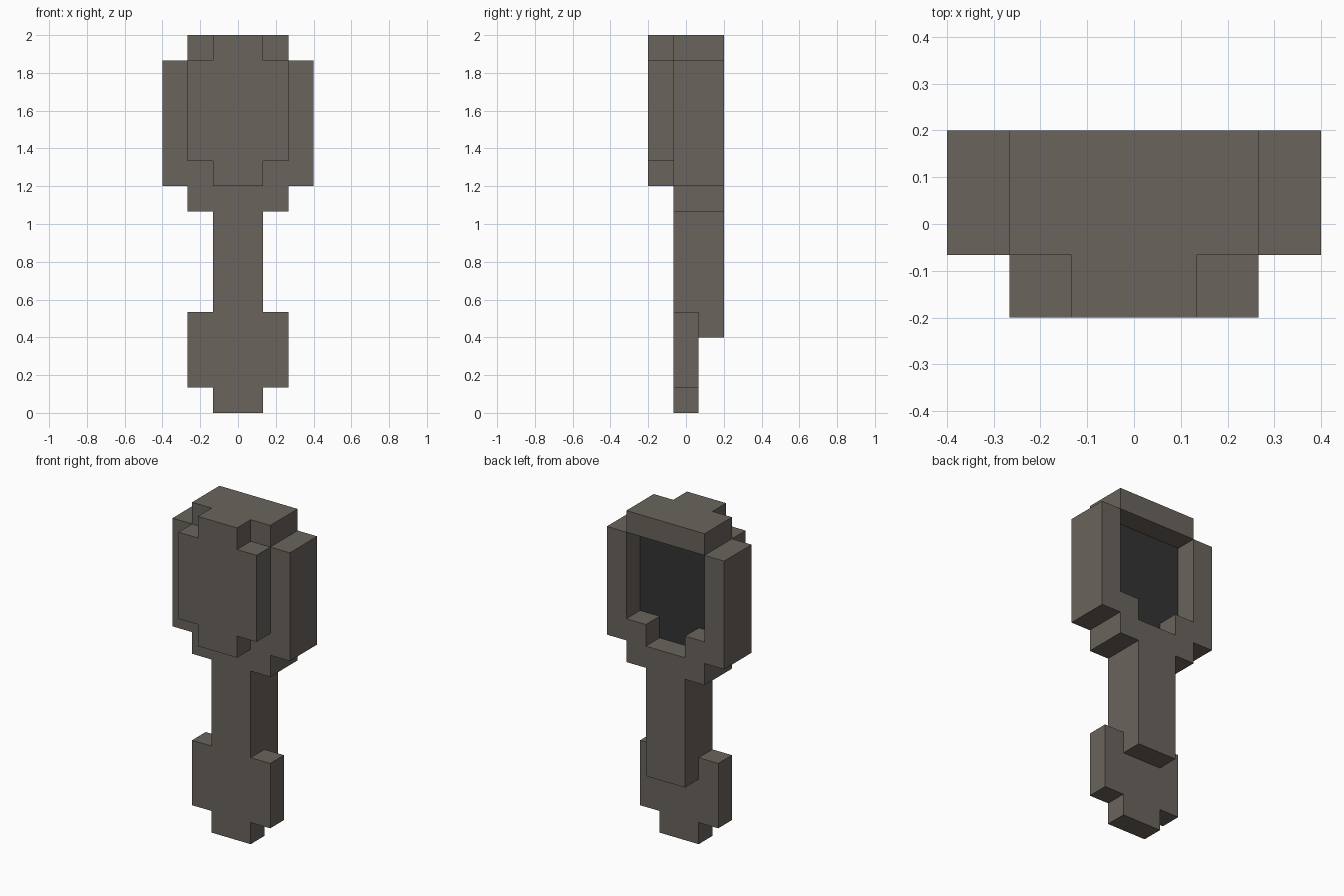
import bpy, bmesh

# Remove the default cube only
cube = bpy.data.objects.get("Cube")
if cube:
    bpy.data.objects.remove(cube, do_unlink=True)

U = 2 / 15  # one block of the grid


def make_material(name, rgb):
    mat = bpy.data.materials.new(name)
    mat.use_nodes = True
    mat.diffuse_color = (*rgb, 1)
    mat.node_tree.nodes["Principled BSDF"].inputs["Base Color"].default_value = (*rgb, 1)
    return mat


frame_grey = make_material("warm grey", (0.144, 0.127, 0.107))
glass_black = make_material("dark glass", (0.034, 0.034, 0.034))


def slab(name, half, y0, y1, mat):
    """Mirror a half outline (x, z) across x = 0 and extrude it from y0 to y1."""
    outline = half + [(-x, z) for x, z in reversed(half)]
    bm = bmesh.new()
    face = bm.faces.new([bm.verts.new((x * U, y0 * U, z * U)) for x, z in outline])
    out = bmesh.ops.extrude_face_region(bm, geom=[face])
    moved = [v for v in out["geom"] if isinstance(v, bmesh.types.BMVert)]
    bmesh.ops.translate(bm, vec=(0, (y1 - y0) * U, 0), verts=moved)
    bmesh.ops.recalc_face_normals(bm, faces=bm.faces)
    mesh = bpy.data.meshes.new(name)
    bm.to_mesh(mesh)
    bm.free()
    mesh.materials.append(mat)
    obj = bpy.data.objects.new(name, mesh)
    bpy.context.collection.objects.link(obj)
    return obj


# Handle: stepped flat plate with a spine behind it
slab("handle_plate", [(1, 0), (1, 1), (2, 1), (2, 4), (1, 4), (1, 8)], -0.5, 0.5, frame_grey)
slab("handle_spine", [(1, 3), (1, 8)], 0.5, 1.5, frame_grey)

# Head: U-shaped rim closed by a bar on top
slab("head_rim", [(2, 8), (2, 9), (3, 9), (3, 14), (2, 14), (2, 10), (1, 10), (1, 9)],
     -0.5, 1.5, frame_grey)
slab("head_top_bar", [(2, 14), (2, 15)], -0.5, 1.5, frame_grey)

# Raised panel on the front
slab("front_panel", [(1, 9), (1, 10), (2, 10), (2, 14), (1, 14), (1, 15)],
     -1.5, -0.5, frame_grey)

# Dark glass recessed in the back
slab("glass", [(1, 9), (1, 10), (2, 10), (2, 14)], -0.5, 0.5, glass_black)
